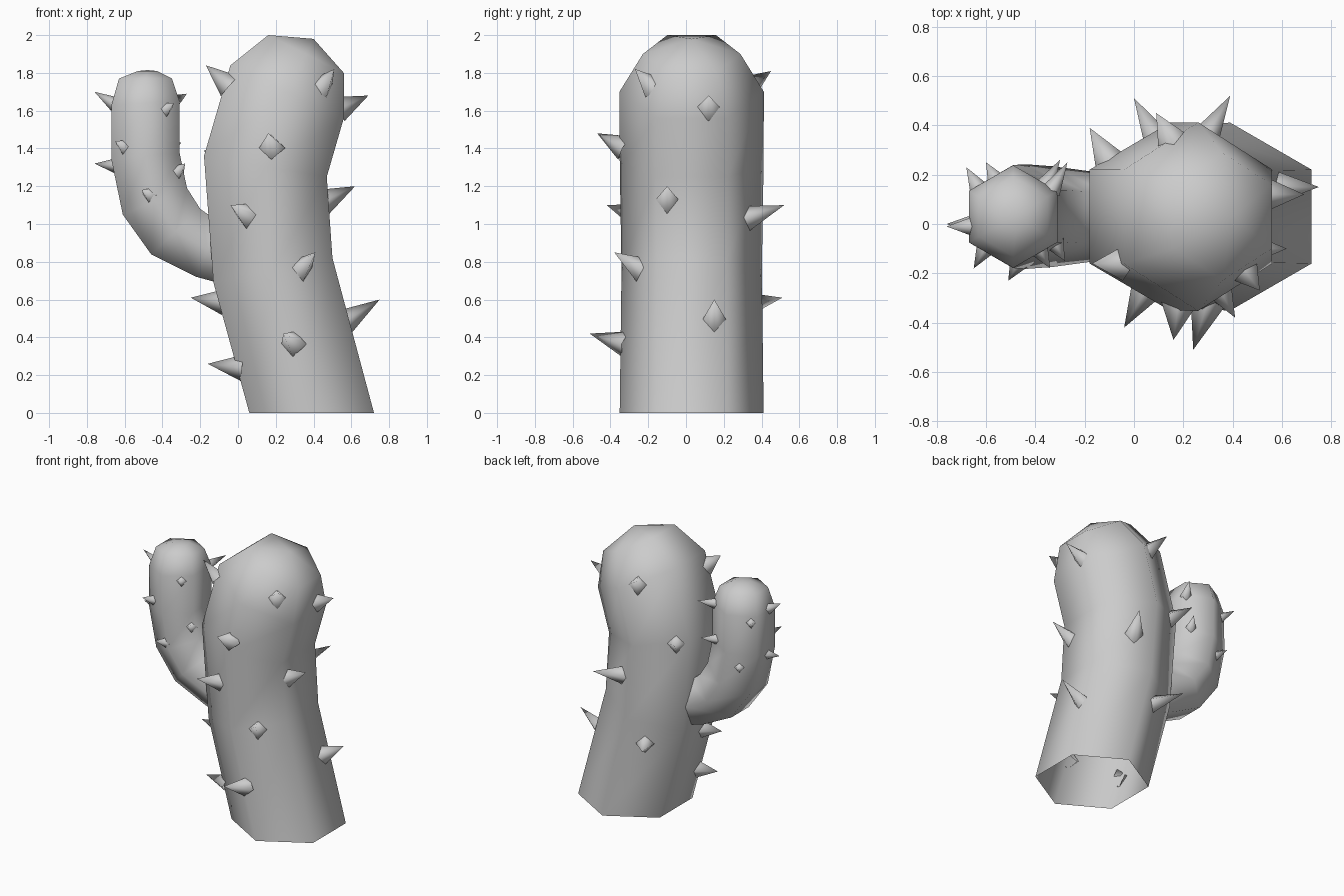
import bpy, bmesh, math
from mathutils import Vector
from mathutils.bvhtree import BVHTree

cube = bpy.data.objects.get("Cube")
if cube:
    bpy.data.objects.remove(cube, do_unlink=True)

SIDES, MID_Y = 6, 0.03

grey = bpy.data.materials.new("plain_grey")
grey.use_nodes = True
COLOUR = (0.6, 0.6, 0.6, 1)
grey.diffuse_color = COLOUR
grey.node_tree.nodes["Principled BSDF"].inputs["Base Color"].default_value = COLOUR


def finish(bm, name):
    """Turn a bmesh into a smooth grey object."""
    bmesh.ops.recalc_face_normals(bm, faces=bm.faces)
    for f in bm.faces:
        f.smooth = True
    mesh = bpy.data.meshes.new(name)
    bm.to_mesh(mesh)
    mesh.materials.append(grey)
    obj = bpy.data.objects.new(name, mesh)
    bpy.context.collection.objects.link(obj)
    tree = BVHTree.FromBMesh(bm)
    bm.free()
    return tree


def stem(name, rings, tip):
    """Six-sided tube, open at the start, closed by a point at the tip.
    Each ring is (left x, left z, right x, right z)."""
    bm = bmesh.new()
    loops = []
    for lx, lz, rx, rz in rings:
        left, right = Vector((lx, MID_Y, lz)), Vector((rx, MID_Y, rz))
        mid, half = (left + right) / 2, (right - left) / 2
        grow = 1 / math.cos(math.pi / SIDES)
        loop = []
        for k in range(SIDES):
            a = math.tau * (k + 0.5) / SIDES
            side = Vector((0, half.length * math.sin(a), 0))
            loop.append(bm.verts.new(mid + (half * math.cos(a) + side) * grow))
        loops.append(loop)
    for a, b in zip(loops, loops[1:]):
        for k in range(SIDES):
            n = (k + 1) % SIDES
            bm.faces.new((a[k], a[n], b[n], b[k]))
    top = bm.verts.new((tip[0], MID_Y, tip[1]))
    for k in range(SIDES):
        bm.faces.new((loops[-1][k], loops[-1][(k + 1) % SIDES], top))
    return finish(bm, name)


def spines(name, tree, tips, radius, rise):
    """Four-sided spines, rooted on the nearest surface a little below each tip."""
    for i, tip in enumerate(tips, 1):
        tip = Vector(tip)
        root, normal, _, _ = tree.find_nearest(tip - Vector((0, 0, rise)))
        axis = (tip - root).normalized()
        root = root - axis * radius * 0.4
        across = axis.cross(Vector((0, 0, 1))).normalized()
        up = across.cross(axis)
        bm = bmesh.new()
        point = bm.verts.new(tip)
        base = [bm.verts.new(root + v * radius) for v in (across, up, -across, -up)]
        for k in range(4):
            bm.faces.new((base[k], base[(k + 1) % 4], point))
        finish(bm, f"{name}_{i}")


# Main trunk, leaning and bending, with a rounded top
trunk = stem("trunk", [
    (0.06, 0, 0.72, 0),
    (-0.13, 0.69, 0.50, 0.82),
    (-0.18, 1.36, 0.47, 1.25),
    (-0.04, 1.84, 0.56, 1.56),
    (0.16, 2.0, 0.56, 1.80),
], (0.40, 1.98))

# Side arm, growing out of the trunk and turning upward
arm = stem("arm", [
    (0.0, 0.66, 0.05, 0.98),
    (-0.22, 0.72, -0.10, 1.01),
    (-0.46, 0.84, -0.20, 1.08),
    (-0.61, 1.05, -0.27, 1.19),
    (-0.67, 1.34, -0.31, 1.38),
    (-0.67, 1.63, -0.31, 1.65),
    (-0.63, 1.77, -0.35, 1.77),
    (-0.53, 1.81, -0.43, 1.81),
], (-0.48, 1.815))

# Trunk spines: front, right, back, left
spines("trunk_spine", trunk, [
    (0.16, -0.47, 1.48), (-0.04, -0.42, 1.10), (0.41, -0.38, 0.85),
    (0.24, -0.51, 0.42), (0.51, -0.27, 1.82),
    (0.69, 0.12, 1.68), (0.62, -0.10, 1.20), (0.75, 0.15, 0.60),
    (0.39, 0.52, 1.10), (0.09, 0.45, 1.81), (0.0, 0.51, 0.61), (-0.18, 0.39, 1.39),
    (-0.17, -0.16, 1.84), (-0.25, -0.06, 0.61), (-0.16, -0.14, 0.26),
], 0.07, 0.06)

# Arm spines: front, left, back
spines("arm_spine", arm, [
    (-0.34, -0.18, 1.64), (-0.28, -0.15, 1.32), (-0.51, -0.23, 1.18), (-0.65, -0.18, 1.44),
    (-0.76, -0.01, 1.70), (-0.76, 0.0, 1.32),
    (-0.68, 0.23, 1.62), (-0.60, 0.25, 1.28), (-0.27, 0.25, 1.69), (-0.30, 0.26, 1.43),
], 0.04, 0.03)
